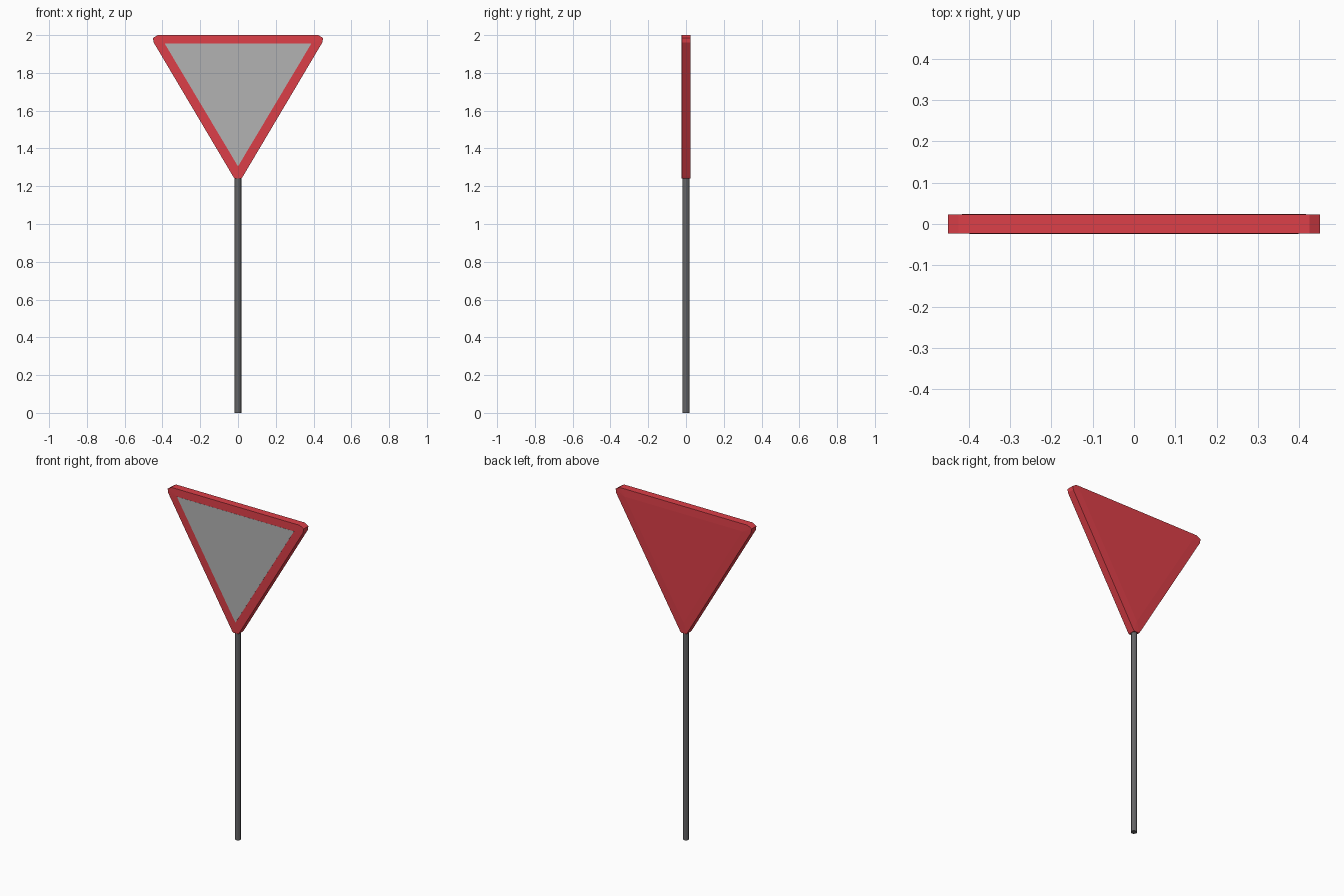
import bpy, bmesh

if "Cube" in bpy.data.objects:
    bpy.data.objects.remove(bpy.data.objects["Cube"])


def material(name, rgb):
    m = bpy.data.materials.new(name)
    m.diffuse_color = (*rgb, 1)
    m.use_nodes = True
    m.node_tree.nodes["Principled BSDF"].inputs["Base Color"].default_value = m.diffuse_color
    return m


def loft(name, layers, mat):
    """Solid skinned through (outline, y) layers running from front to back."""
    bm = bmesh.new()
    rings = [[bm.verts.new((x, y, z)) for x, z in outline] for outline, y in layers]
    n = len(rings[0])
    for a, b in zip(rings, rings[1:]):
        for i in range(n):
            j = (i + 1) % n
            bm.faces.new((a[i], a[j], b[j], b[i]))
    bm.faces.new(rings[0])
    bm.faces.new(rings[-1])
    bmesh.ops.recalc_face_normals(bm, faces=bm.faces)
    mesh = bpy.data.meshes.new(name)
    bm.to_mesh(mesh)
    bm.free()
    ob = bpy.data.objects.new(name, mesh)
    bpy.context.collection.objects.link(ob)
    mesh.materials.append(mat)
    return ob


def mirrored(half):
    return half + [(-x, z) for x, z in reversed(half)]


red = material("red", (0.72, 0.05, 0.065))
grey = material("face_grey", (0.45, 0.45, 0.45))
dark = material("pole_grey", (0.13, 0.13, 0.135))

# Triangular board with clipped corners and slightly raised middles
outer = mirrored([(0.018, 1.24), (0.026, 1.252), (0.447, 1.962), (0.45, 1.985), (0.425, 2.0)])
inner = mirrored([(0.0015, 1.307), (0.002, 1.308), (0.387, 1.951), (0.388, 1.954), (0.386, 1.955)])
loft("sign_board", [(inner, -0.0238), (outer, -0.0225), (outer, 0.0225), (inner, 0.0245)], red)

# Grey face inside the red border
face = [(-0.388, 1.955), (0.388, 1.955), (0, 1.305)]
loft("sign_face", [(face, -0.0245), (face, -0.022)], grey)

# Post
bpy.ops.mesh.primitive_cylinder_add(vertices=12, radius=0.0175, depth=1.26, location=(0, 0, 0.63))
post = bpy.context.object
post.name = "post"
post.data.materials.append(dark)
bpy.ops.object.shade_smooth_by_angle()
